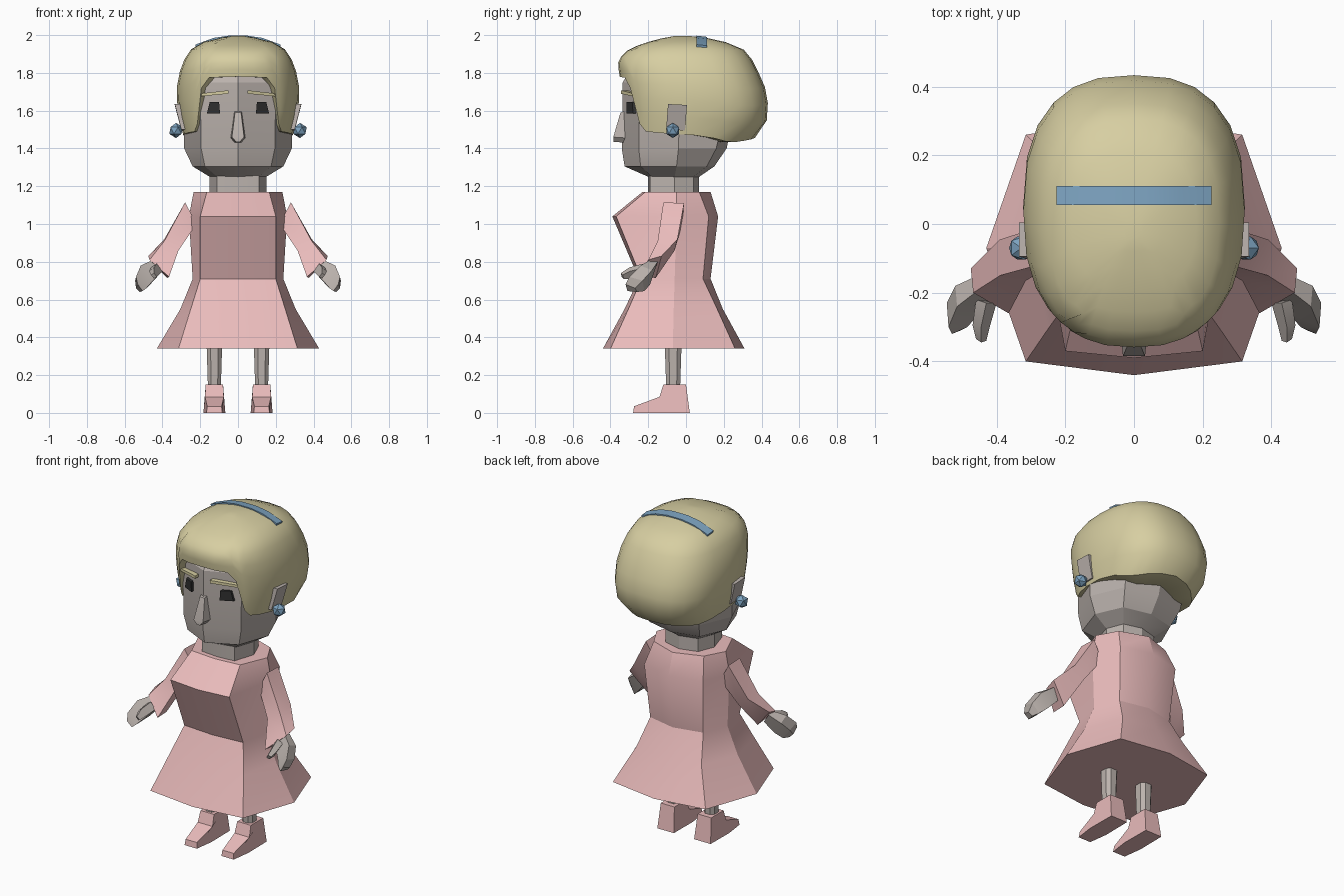
import bpy, bmesh, math
from mathutils import Vector

if "Cube" in bpy.data.objects:
    bpy.data.objects.remove(bpy.data.objects["Cube"])

mats = {}
COLORS = {"dress": (.82, .5, .5), "skin": (.5, .45, .42), "hair": (.68, .62, .36),
          "blue": (.2, .36, .52), "black": (.03, .03, .03)}


def build(name, verts, faces, color, angle=30, mirror=False):
    bm = bmesh.new()
    vs = [bm.verts.new(v) for v in verts]
    for f in faces:
        bm.faces.new([vs[i] for i in f])
    bmesh.ops.remove_doubles(bm, verts=bm.verts, dist=1e-5)
    bmesh.ops.recalc_face_normals(bm, faces=bm.faces)
    me = bpy.data.meshes.new(name)
    bm.to_mesh(me)
    bm.free()
    ob = bpy.data.objects.new(name, me)
    bpy.context.collection.objects.link(ob)
    return finish(ob, color, angle, mirror)


def finish(ob, color, angle=30, mirror=False):
    if color not in mats:
        mats[color] = bpy.data.materials.new(color)
        mats[color].diffuse_color = (*COLORS[color], 1)
    ob.data.materials.append(mats[color])
    bpy.ops.object.select_all(action='DESELECT')
    ob.select_set(True)
    bpy.context.view_layer.objects.active = ob
    if angle:
        bpy.ops.object.shade_smooth_by_angle(angle=math.radians(angle))
    if mirror:
        ob.modifiers.new("mirror", 'MIRROR').use_mirror_merge = False
    return ob


def loft(name, rings, color, angle=30, mirror=False):
    """Skin a stack of equal-sized 3D rings and cap both ends."""
    n, m = len(rings[0]), len(rings)
    faces = [[r * n + i, r * n + (i + 1) % n, (r + 1) * n + (i + 1) % n, (r + 1) * n + i]
             for r in range(m - 1) for i in range(n)]
    faces += [list(range(n)), [(m - 1) * n + i for i in range(n)]]
    return build(name, [p for r in rings for p in r], faces, color, angle, mirror)


def octagon(z, front, fx, fy, sx, sy, bx, by, back):
    """Symmetric eight-sided ring: front centre, front corner, side, back corner, back centre."""
    half = [(0, front), (fx, fy), (sx, sy), (bx, by), (0, back)]
    return [(x, y, z) for x, y in half] + [(-x, y, z) for x, y in half[3:0:-1]]


def box(name, front, depth, color, mirror=False):
    """Four front corners pushed back by a depth vector."""
    d = Vector(depth)
    return loft(name, [front, [Vector(p) + d for p in front]], color, 30, mirror)


# dress
loft("dress", [octagon(*r) for r in [
    (.34, -.44, .315, -.40, .43, -.07, .315, .26, .31),
    (.55, -.325, .25, -.305, .305, -.065, .22, .165, .195),
    (.71, -.25, .2, -.235, .24, -.06, .18, .09, .13),
    (1.04, -.39, .2, -.37, .26, -.05, .2, .12, .17),
    (1.17, -.23, .165, -.215, .235, -.05, .17, .07, .13)]], "dress", 28)

# neck and head
loft("neck", [octagon(z, -.2, .11, -.19, .15, -.06, .11, .04, .07) for z in (1.1, 1.28)], "skin")
loft("head", [octagon(*r) for r in [
    (1.25, -.2, .11, -.18, .15, -.06, .11, .04, .07),
    (1.305, -.325, .175, -.24, .24, -.05, .17, .11, .15),
    (1.40, -.34, .195, -.25, .285, -.04, .2, .16, .215),
    (1.75, -.335, .2, -.25, .29, -.03, .23, .24, .29),
    (1.9, -.24, .14, -.2, .2, 0, .16, .2, .23)]], "skin", 20)

# face
loft("nose", [[(-.02, -.32, 1.6), (.02, -.32, 1.6), (.016, -.347, 1.59), (-.016, -.347, 1.59)],
              [(-.04, -.31, 1.455), (.04, -.31, 1.455), (.032, -.385, 1.46), (-.032, -.385, 1.46)],
              [(-.02, -.31, 1.43), (.02, -.31, 1.43), (.01, -.385, 1.435), (-.01, -.385, 1.435)]], "skin")
box("eye", [(.095, -.315, 1.585), (.165, -.28, 1.585), (.15, -.285, 1.645), (.1, -.315, 1.645)],
    (0, .06, 0), "black", True)
box("eyebrow", [(.05, -.345, 1.69), (.205, -.275, 1.675), (.205, -.275, 1.69), (.05, -.345, 1.708)],
    (0, .06, 0), "hair", True)
box("ear", [(.26, -.105, 1.5), (.3, -.105, 1.5), (.335, -.095, 1.635), (.26, -.095, 1.635)],
    (0, .1, -.005), "skin", True)
for s in (-1, 1):
    bpy.ops.mesh.primitive_ico_sphere_add(subdivisions=1, radius=.04, location=(s * .328, -.07, 1.495))
    bpy.context.object.name = "earring"
    finish(bpy.context.object, "blue", 0)


# hair: rounded outline by height, hem height by angle from the front
def interp(table, t):
    for a, b in zip(table, table[1:]):
        if t <= b[0]:
            k = max(0, (t - a[0]) / (b[0] - a[0]))
            return [p + (q - p) * k for p, q in zip(a[1:], b[1:])]
    return list(table[-1][1:])


OUTLINE = [(1.43, -.29, .32, .27), (1.47, -.3, .39, .29), (1.52, -.315, .425, .305),
           (1.63, -.33, .435, .323), (1.74, -.345, .415, .322), (1.82, -.357, .375, .305),
           (1.87, -.36, .35, .285), (1.93, -.3, .3, .245), (1.97, -.18, .19, .17),
           (1.985, -.12, .12, .1), (2.0, -.03, -.03, 0)]
HEM = [(0, 1.78), (24, 1.775), (32, 1.72), (40, 1.53), (46, 1.49), (90, 1.47), (130, 1.43), (180, 1.455)]


def hair_point(deg, z, scale=1):
    yf, yb, w = interp(OUTLINE, z)
    a = math.radians(deg)
    s, c = math.sin(a), math.cos(a)
    x = w * math.copysign(abs(s) ** .8, s)
    y = (yf + yb) / 2 - (yb - yf) / 2 * math.copysign(abs(c) ** .8, c)
    return (x * scale, y * scale, z)


half = [0, 12, 24, 32, 40, 47, 60, 75, 90, 107, 123, 138, 152, 166, 180]
angles = half + [-d for d in half[-2:0:-1]]
hems = [interp(HEM, abs(d))[0] for d in angles]
rings = [[hair_point(d, h, .6) for d, h in zip(angles, hems)]]
for i in range(9):
    t = math.sin(i / 9 * math.pi / 2)
    rings.append([hair_point(d, h + (1.995 - h) * t) for d, h in zip(angles, hems)])
rings.append([hair_point(d, 1.996) for d in angles])
loft("hair", rings, "hair", 50)

# hairband
BAND = [(-.225, 1.95), (-.13, 1.985), (-.05, 1.997), (.05, 1.997), (.13, 1.985), (.225, 1.95)]
loft("hairband", [[(x, .055, z), (x, .11, z - .006), (x * .97, .11, z - .034), (x * .97, .055, z - .028)]
                  for x, z in BAND], "blue", 20)

# sleeves, hands and thumbs
loft("sleeve", [
    [(.28, -.12, 1.115), (.28, -.01, 1.11), (.22, -.02, 1.0), (.22, -.11, 1.0)],
    [(.39, -.15, .91), (.39, -.045, .92), (.315, -.06, .86), (.315, -.165, .86)],
    [(.468, -.2, .81), (.475, -.13, .83), (.375, -.16, .715), (.365, -.26, .72)]],
    "dress", 25, True)
loft("hand", [
    [(.45, -.19, .81), (.455, -.15, .8), (.41, -.17, .74), (.4, -.22, .75)],
    [(.515, -.24, .78), (.52, -.18, .755), (.465, -.19, .68), (.45, -.26, .7)],
    [(.54, -.3, .72), (.545, -.23, .70), (.505, -.22, .645), (.485, -.3, .66)],
    [(.53, -.32, .68), (.54, -.27, .66), (.52, -.26, .64), (.505, -.31, .645)]],
    "skin", 25, True)
loft("thumb", [
    [(.43, -.23, .79), (.46, -.22, .77), (.43, -.22, .73), (.4, -.23, .75)],
    [(.445, -.3, .77), (.47, -.295, .75), (.445, -.29, .71), (.42, -.3, .73)],
    [(.445, -.345, .74), (.46, -.335, .73), (.445, -.33, .71), (.43, -.34, .72)]],
    "skin", 25, True)

# legs and shoes
loft("leg", [[(.125 + w * sx, -.068 + w * 1.08 * sy, z) for sx, sy in
              ((-1, -.5), (-.5, -1), (.5, -1), (1, -.5), (1, .5), (.5, 1), (-.5, 1), (-1, .5))]
             for z, w in ((.1, .033), (.42, .043))], "skin", 20, True)
SHOE = [(.02, 0, .056), (0, .15, .046), (-.12, .15, .046), (-.14, .085, .05),
        (-.275, .035, .038), (-.28, 0, .042), (-.16, 0, .058)]
loft("shoe", [[(.125 + s * w, y, z) for y, z, w in SHOE] for s in (-1, 1)], "dress", 20, True)

for m in bpy.data.materials:
    if m.users and not m.is_grease_pencil:
        m.use_nodes = True
        m.node_tree.nodes["Principled BSDF"].inputs["Base Color"].default_value = m.diffuse_color
